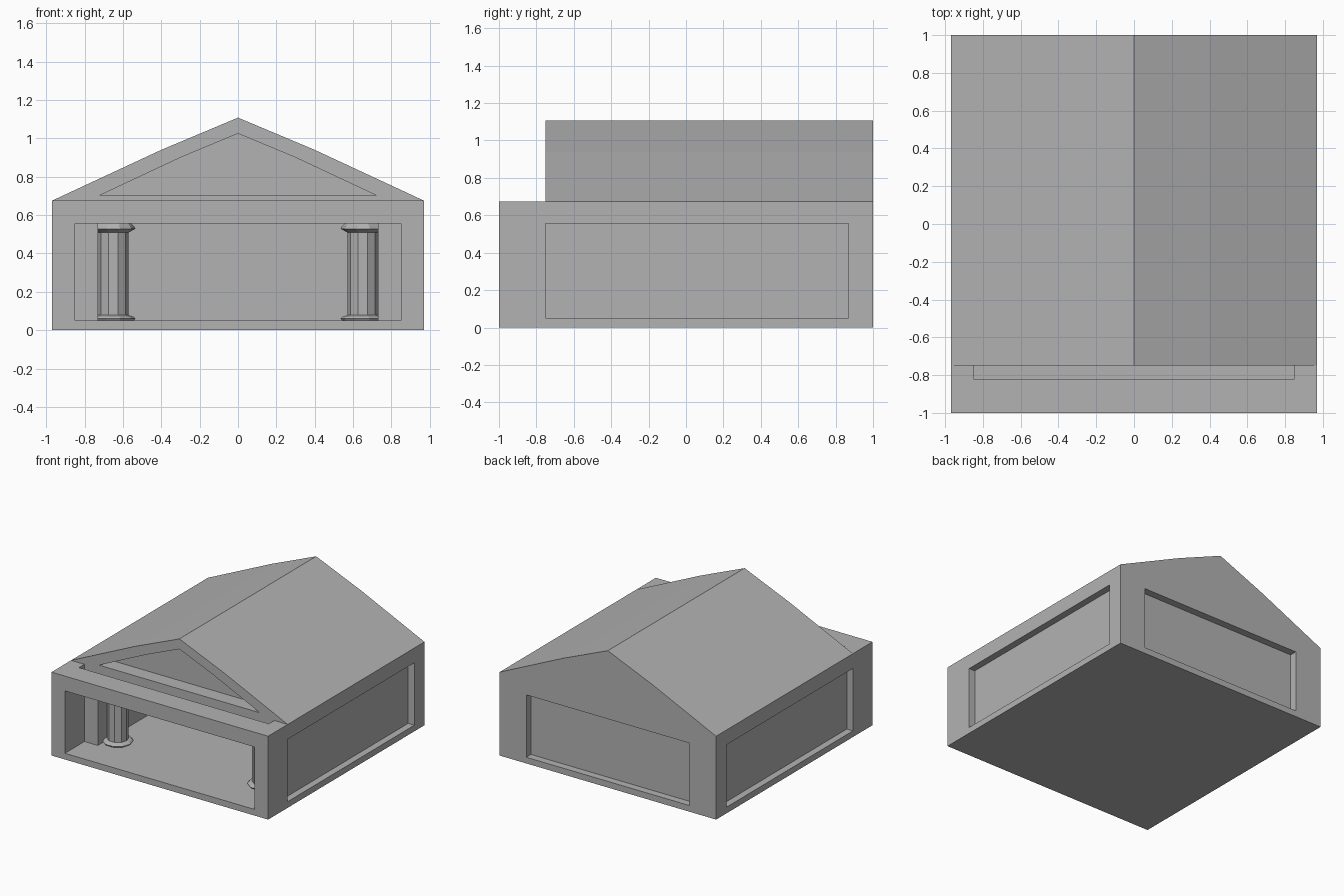
import bpy, bmesh, math
from mathutils import Vector

if "Cube" in bpy.data.objects:
    bpy.data.objects.remove(bpy.data.objects["Cube"])

stone = bpy.data.materials.new("grey_stone")
stone.use_nodes = True
GREY = (0.45, 0.45, 0.45, 1)
stone.diffuse_color = GREY
stone.node_tree.nodes["Principled BSDF"].inputs["Base Color"].default_value = GREY


def prism(name, outline, push):
    """Extrude a closed outline of 3D points along a vector."""
    bm = bmesh.new()
    face = bm.faces.new([bm.verts.new(p) for p in outline])
    ext = bmesh.ops.extrude_face_region(bm, geom=[face])
    moved = [g for g in ext["geom"] if isinstance(g, bmesh.types.BMVert)]
    bmesh.ops.translate(bm, vec=Vector(push), verts=moved)
    bmesh.ops.recalc_face_normals(bm, faces=bm.faces)
    mesh = bpy.data.meshes.new(name)
    bm.to_mesh(mesh)
    bm.free()
    mesh.materials.append(stone)
    obj = bpy.data.objects.new(name, mesh)
    bpy.context.collection.objects.link(obj)
    return obj


def box(name, x0, x1, y0, y1, z0, z1):
    base = [(x0, y0, z0), (x1, y0, z0), (x1, y1, z0), (x0, y1, z0)]
    return prism(name, base, (0, 0, z1 - z0))


def mirrored(half):
    """Complete a half outline across x = 0, skipping points on the axis."""
    return half + [(-x, y, z) for x, y, z in reversed(half) if x > 0]


def combine(target, tool, operation="DIFFERENCE"):
    mod = target.modifiers.new(tool.name, "BOOLEAN")
    mod.operation, mod.solver, mod.object = operation, "EXACT", tool
    bpy.context.view_layer.objects.active = target
    bpy.ops.object.modifier_apply(modifier=mod.name)
    bpy.data.objects.remove(tool)


W, EAVE, STEP = 0.97, 0.675, -0.75
SILL, HEAD = 0.05, 0.555

# Walls with the bowed gable roof
temple = box("temple_body", -W, W, -1, 1, 0, EAVE)
gable = mirrored([(W, STEP, EAVE), (0.4, STEP, 0.94), (0, STEP, 1.108)])
combine(temple, prism("roof", gable, (0, 1 - STEP, 0)), "UNION")

# Porch opening and narrower inner hall
plan = mirrored([(0.85, -1.1, SILL), (0.85, STEP, SILL),
                 (0.73, STEP, SILL), (0.73, 0.87, SILL)])
combine(temple, prism("hall_space", plan, (0, 0, HEAD - SILL)))

# Slot in the porch roof in front of the gable
combine(temple, box("roof_slot", -0.85, 0.85, -0.82, STEP, 0.5, EAVE + 0.1))

# Sunken triangle in the gable
pediment = mirrored([(0.72, STEP - 0.1, 0.703), (0.3, STEP - 0.1, 0.9),
                     (0, STEP - 0.1, 1.025)])
combine(temple, prism("pediment", pediment, (0, 0.22, 0)))

# Sunken panels on the sides and back
for side in (-1, 1):
    x0, x1 = sorted((side * 0.915, side * 1.1))
    combine(temple, box("side_panel", x0, x1, STEP, 0.87, SILL, HEAD))
combine(temple, box("back_panel", -0.73, 0.73, 0.94, 1.1, SILL, HEAD))

# Columns, part sunk into the hall walls
PROFILE = [(0.1, SILL - 0.01), (0.115, 0.06), (0.105, 0.07), (0.08, 0.078),
           (0.08, 0.51), (0.115, 0.528), (0.11, 0.54), (0.085, HEAD + 0.01)]
SIDES = 10


def column(name, x):
    bm = bmesh.new()
    rings = []
    for r, z in PROFILE:
        turns = [2 * math.pi * i / SIDES for i in range(SIDES)]
        rings.append([bm.verts.new((r * math.cos(a), r * math.sin(a), z)) for a in turns])
    for low, high in zip(rings, rings[1:]):
        for i in range(SIDES):
            j = (i + 1) % SIDES
            bm.faces.new((low[i], low[j], high[j], high[i]))
    bm.faces.new(rings[0][::-1])
    bm.faces.new(rings[-1])
    mesh = bpy.data.meshes.new(name)
    bm.to_mesh(mesh)
    bm.free()
    mesh.materials.append(stone)
    obj = bpy.data.objects.new(name, mesh)
    obj.location = (x, -0.61, 0)
    bpy.context.collection.objects.link(obj)


column("left_column", 0.65)
column("right_column", -0.65)
